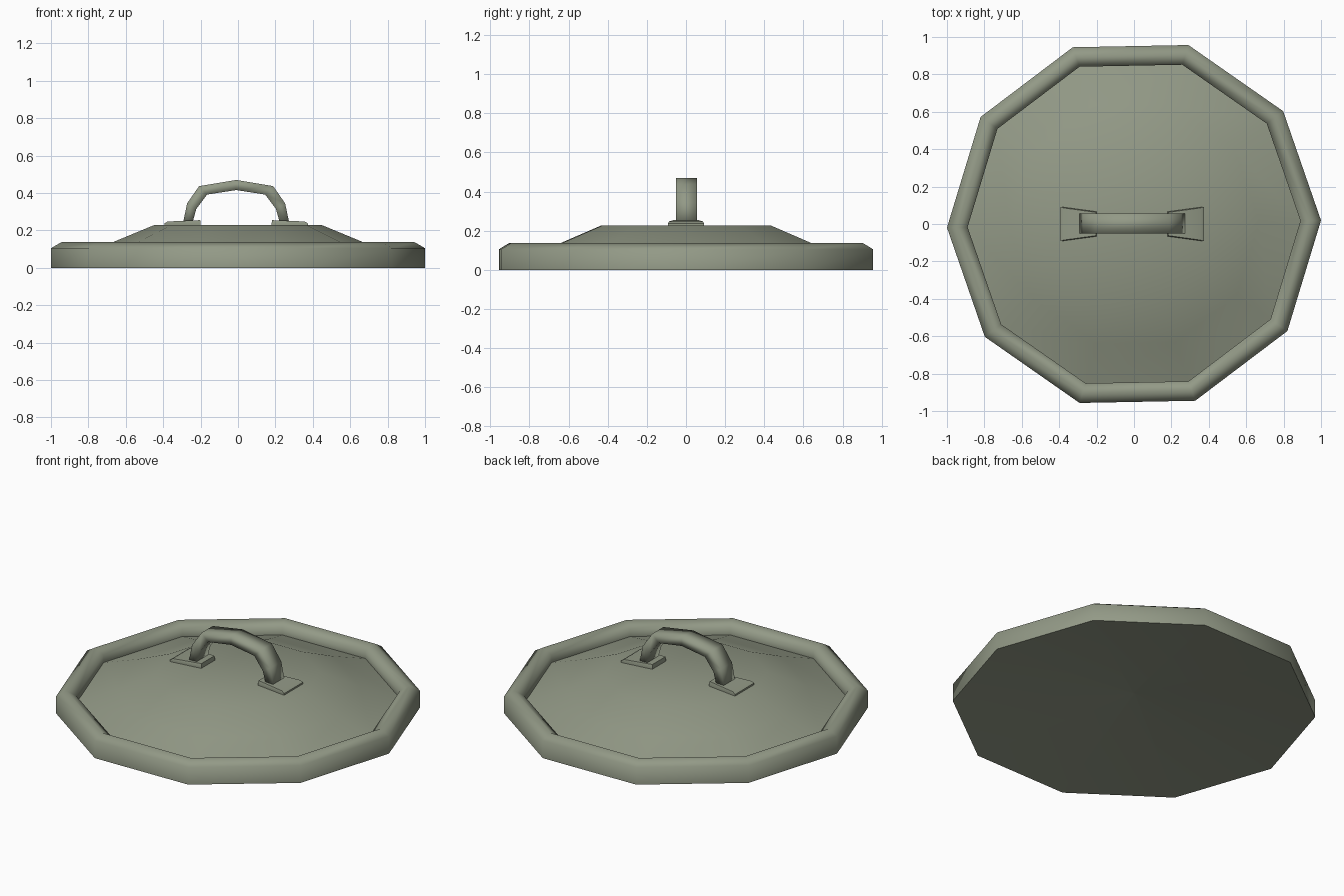
import bpy, bmesh, math

if "Cube" in bpy.data.objects:
    bpy.data.objects.remove(bpy.data.objects["Cube"])

CX = -0.01          # handle centre line
SIDES = 10
TURN = math.radians(1.1)

mat = bpy.data.materials.new("grey green metal")
mat.diffuse_color = (0.29, 0.32, 0.24, 1)
mat.use_nodes = True
mat.node_tree.nodes["Principled BSDF"].inputs["Base Color"].default_value = mat.diffuse_color


def finish(name, bm, angle):
    bmesh.ops.recalc_face_normals(bm, faces=bm.faces)
    me = bpy.data.meshes.new(name)
    bm.to_mesh(me)
    bm.free()
    me.materials.append(mat)
    ob = bpy.data.objects.new(name, me)
    bpy.context.collection.objects.link(ob)
    bpy.ops.object.select_all(action='DESELECT')
    ob.select_set(True)
    bpy.context.view_layer.objects.active = ob
    bpy.ops.object.shade_smooth_by_angle(angle=math.radians(angle))
    return ob


def loft(bm, rings):
    """Skin a list of point rings and cap the ends."""
    vs = [[bm.verts.new(p) for p in r] for r in rings]
    n = len(rings[0])
    for a, b in zip(vs, vs[1:]):
        for i in range(n):
            j = (i + 1) % n
            bm.faces.new((a[i], a[j], b[j], b[i]))
    bm.faces.new(vs[0][::-1])
    bm.faces.new(vs[-1])


def ring(r, z):
    return [(r * math.cos(TURN + math.tau * i / SIDES),
             r * math.sin(TURN + math.tau * i / SIDES), z) for i in range(SIDES)]


# Lid: shallow hollow underside, rounded rim, inner wall, low dome with flat top
bm = bmesh.new()
profile = [(0.01, 0.1), (1.0, 0), (1.0, 0.105), (0.945, 0.137), (0.89, 0.105),
           (0.89, 0.06), (0.67, 0.137), (0.45, 0.228)]
loft(bm, [ring(r, z) for r, z in profile])
finish("lid", bm, 75)

# Handle: rectangular strap bent into an arch
half = [((0.285, 0.235), (0.235, 0.235)), ((0.262, 0.345), (0.213, 0.315)),
        ((0.198, 0.437), (0.155, 0.392))]
arch = [((-o[0], o[1]), (-i[0], i[1])) for o, i in half]
arch += [((0, 0.47), (0, 0.416))] + half[::-1]
bm = bmesh.new()
loft(bm, [[(CX + o[0], -0.052, o[1]), (CX + o[0], 0.055, o[1]),
           (CX + i[0], 0.055, i[1]), (CX + i[0], -0.052, i[1])] for o, i in arch])
finish("handle", bm, 180)

# Tapered mounting plates sloping up towards each handle end
for side, s in (("left", -1), ("right", 1)):
    bm = bmesh.new()

    def plate(x0, w0, x1, w1, z0, z1):
        return [(CX + s * x0, -w0, z0), (CX + s * x1, -w1, z1),
                (CX + s * x1, w1, z1), (CX + s * x0, w0, z0)]
    loft(bm, [plate(0.19, 0.066, 0.383, 0.092, 0.228, 0.228),
              plate(0.19, 0.066, 0.383, 0.092, 0.24, 0.238),
              plate(0.192, 0.062, 0.366, 0.086, 0.255, 0.248)])
    finish(side + "_handle_plate", bm, 40)
